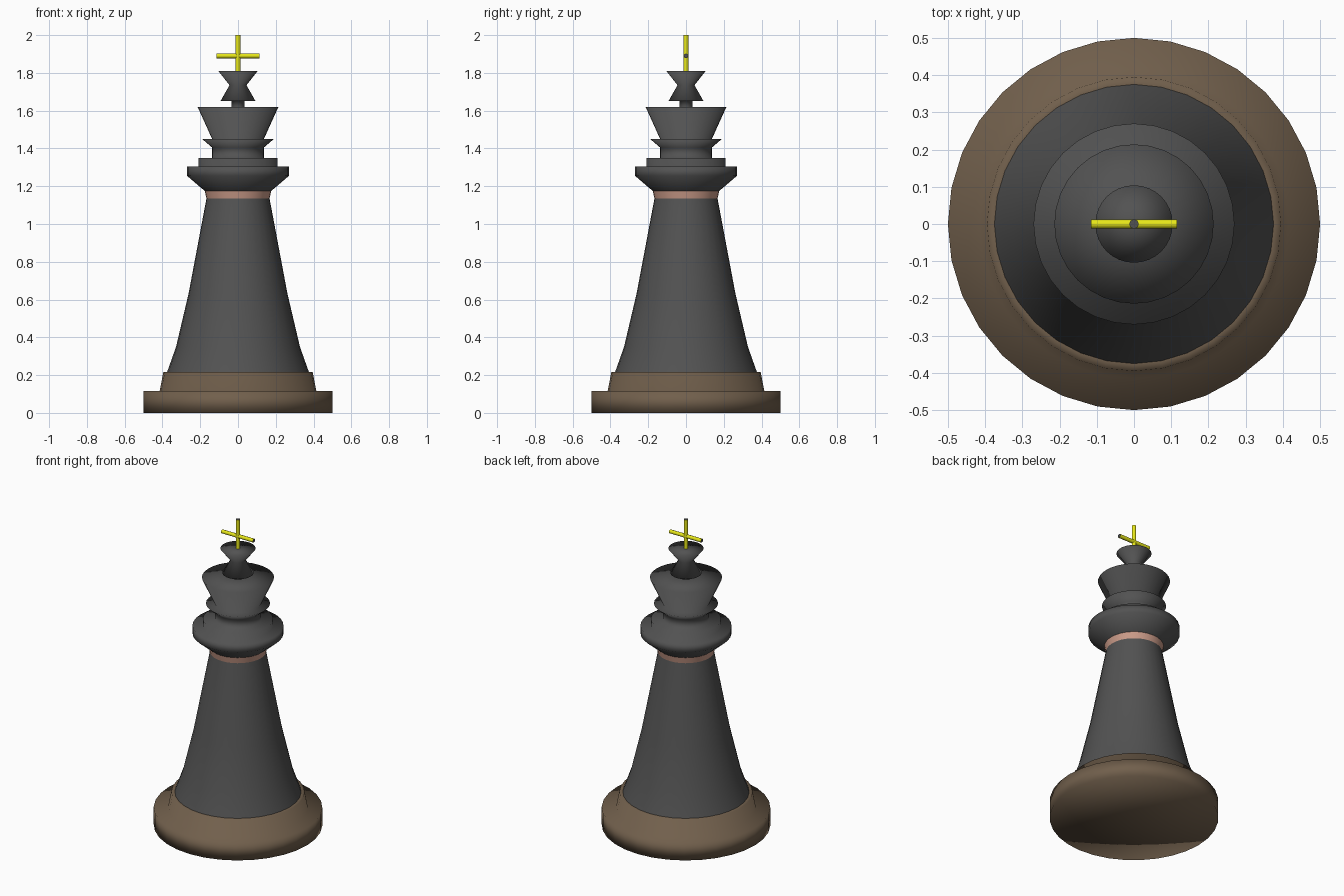
import bpy, bmesh, math
from mathutils import Matrix

if "Cube" in bpy.data.objects:
    bpy.data.objects.remove(bpy.data.objects["Cube"])


def material(name, rgb):
    m = bpy.data.materials.new(name)
    m.diffuse_color = (*rgb, 1)
    m.use_nodes = True
    m.node_tree.nodes["Principled BSDF"].inputs["Base Color"].default_value = m.diffuse_color
    return m


charcoal = material("charcoal", (0.085, 0.085, 0.085))
brown = material("brown", (0.165, 0.115, 0.072))
pink = material("dusty_pink", (0.60, 0.33, 0.25))
yellow = material("yellow", (0.80, 0.80, 0.01))


def finish(name, bm, mats):
    me = bpy.data.meshes.new(name)
    bm.to_mesh(me)
    bm.free()
    for m in mats:
        me.materials.append(m)
    ob = bpy.data.objects.new(name, me)
    bpy.context.collection.objects.link(ob)
    return ob


def lathe(name, profile, mat, sides=32):
    """Revolve (radius, height) points; radius 0 closes to a pole."""
    bm = bmesh.new()
    rings = []
    for r, z in profile:
        if r == 0:
            rings.append([bm.verts.new((0, 0, z))] * sides)
        else:
            rings.append([bm.verts.new((r * math.cos(2 * math.pi * i / sides),
                                        r * math.sin(2 * math.pi * i / sides), z))
                          for i in range(sides)])
    for lo, hi in zip(rings, rings[1:]):
        for i in range(sides):
            j = (i + 1) % sides
            quad = list(dict.fromkeys((lo[i], lo[j], hi[j], hi[i])))
            bm.faces.new(quad).smooth = True
    return finish(name, bm, [mat])


def rod(name, radius, length, matrix):
    """Yellow rod with dark end caps."""
    bm = bmesh.new()
    bmesh.ops.create_cone(bm, cap_ends=True, segments=8, radius1=radius,
                          radius2=radius, depth=length)
    for f in bm.faces:
        cap = abs(f.normal.z) > 0.9
        f.material_index = 1 if cap else 0
        f.smooth = not cap
    bm.transform(matrix)
    return finish(name, bm, [yellow, charcoal])


# Stepped foot
lathe("base", [(0, 0), (0.5, 0), (0.5, 0.115), (0.415, 0.115),
               (0.395, 0.217), (0.375, 0.217)], brown)

# Tapering body
lathe("body", [(0.375, 0.217), (0.328, 0.35), (0.262, 0.63), (0.167, 1.135)], charcoal)

# Band under the collar
lathe("neck_band", [(0.167, 1.135), (0.176, 1.175)], pink)

# Collar, rings and flared crown
lathe("collar_and_crown", [(0.176, 1.175), (0.27, 1.255), (0.27, 1.305), (0.208, 1.305),
                           (0.208, 1.35), (0.137, 1.35), (0.137, 1.405), (0.19, 1.45),
                           (0.137, 1.45), (0.214, 1.62), (0.035, 1.62)], charcoal)

# Hourglass finial
lathe("finial", [(0.035, 1.62), (0.035, 1.65), (0.093, 1.65), (0.045, 1.735),
                 (0.104, 1.81), (0, 1.81)], charcoal)

# Cross on top
rod("cross_upright", 0.013, 0.19, Matrix.Translation((0, 0, 1.905)))
rod("cross_bar", 0.0125, 0.23,
    Matrix.Translation((0, 0, 1.89)) @ Matrix.Rotation(math.pi / 2, 4, 'Y'))
